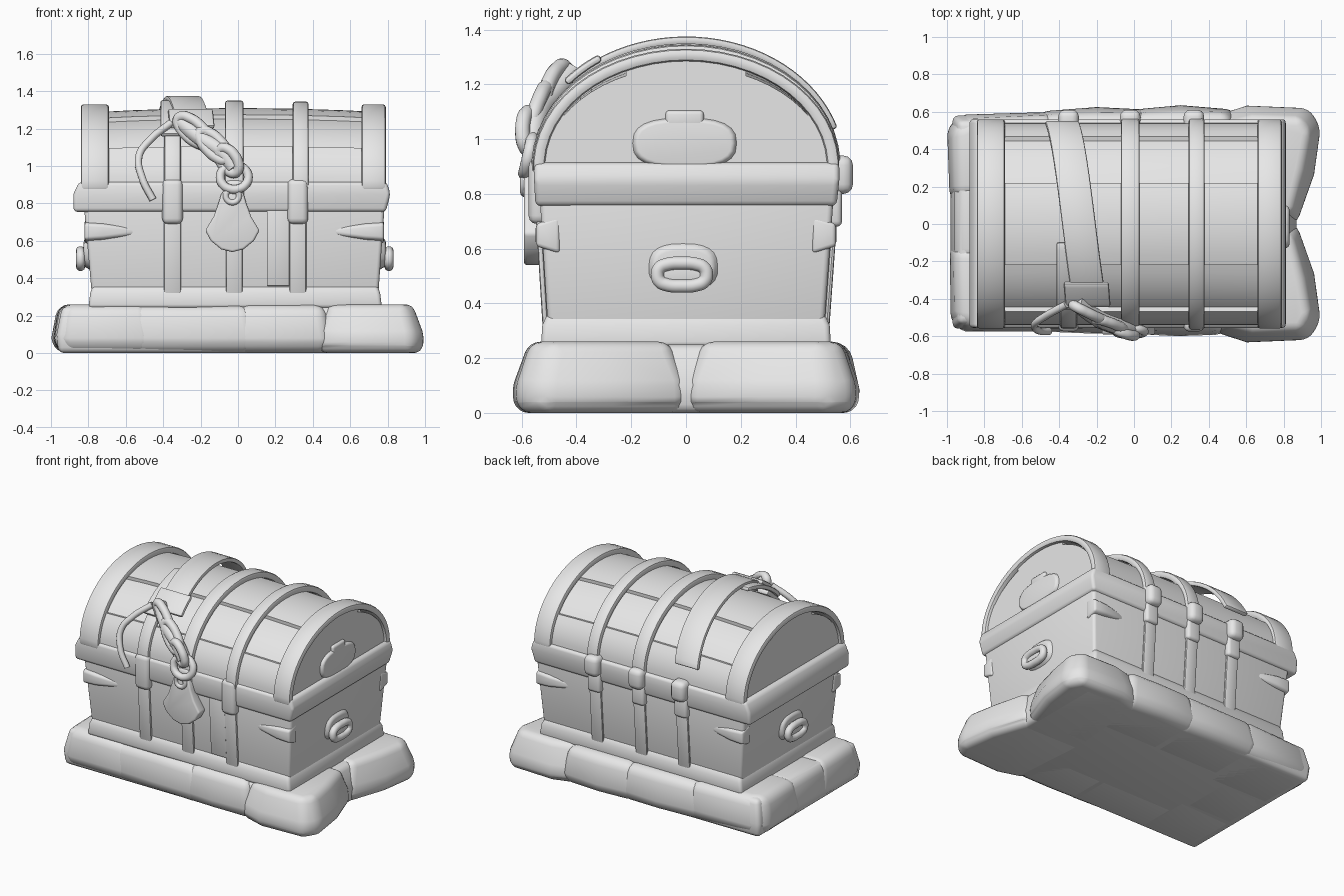
import bpy, bmesh
from math import sin, cos, pi, radians
from mathutils import Vector

cube = bpy.data.objects.get("Cube")
if cube:
    bpy.data.objects.remove(cube)

grey = bpy.data.materials.new("light_grey")
grey.use_nodes = True
grey.diffuse_color = (0.8, 0.8, 0.8, 1)
grey.node_tree.nodes["Principled BSDF"].inputs["Base Color"].default_value = (0.8, 0.8, 0.8, 1)


def finish(obj, bevel=0.0, segments=3, angle=35):
    """Bevel, bake to a mesh and shade."""
    obj.data.materials.append(grey)
    if bevel:
        mod = obj.modifiers.new("Bevel", 'BEVEL')
        mod.width, mod.segments = bevel, segments
        mod.limit_method = 'ANGLE'
        mod.angle_limit = radians(30)
    bpy.ops.object.select_all(action='DESELECT')
    obj.select_set(True)
    bpy.context.view_layer.objects.active = obj
    bpy.ops.object.convert(target='MESH')
    bpy.ops.object.shade_smooth_by_angle(angle=radians(angle))


def loft(name, rings, bevel=0.0, segments=3, angle=35):
    """Skin a list of equal-length point rings and cap both ends."""
    bm = bmesh.new()
    rows = [[bm.verts.new(p) for p in ring] for ring in rings]
    n = len(rows[0])
    for a, b in zip(rows, rows[1:]):
        for i in range(n):
            j = (i + 1) % n
            bm.faces.new((a[i], a[j], b[j], b[i]))
    bm.faces.new(rows[0])
    bm.faces.new(rows[-1])
    bmesh.ops.recalc_face_normals(bm, faces=bm.faces)
    mesh = bpy.data.meshes.new(name)
    bm.to_mesh(mesh)
    bm.free()
    obj = bpy.data.objects.new(name, mesh)
    bpy.context.collection.objects.link(obj)
    finish(obj, bevel, segments, angle)


def rect(x0, x1, y0, y1, z):
    return [(x0, y0, z), (x1, y0, z), (x1, y1, z), (x0, y1, z)]


def box(name, x0, x1, y0, y1, z0, z1, bevel=0.015):
    loft(name, [rect(x0, x1, y0, y1, z0), rect(x0, x1, y0, y1, z1)], bevel)


def ribbon(name, path, width, thick, bevel=0.015):
    """Flat strap, wide along x, with its inner face on the path."""
    pts, side = [Vector(p) for p in path], Vector((1, 0, 0))
    rings = []
    for i, p in enumerate(pts):
        tangent = pts[min(i + 1, len(pts) - 1)] - pts[max(i - 1, 0)]
        out = side.cross(tangent).normalized() * thick
        half = side * width / 2
        rings.append([p - half, p + half, p + half + out, p - half + out])
    loft(name, rings, bevel, 2)


def tube(name, path, radius, cyclic=False):
    curve = bpy.data.curves.new(name, 'CURVE')
    curve.dimensions = '3D'
    curve.bevel_depth, curve.bevel_resolution = radius, 3
    curve.use_fill_caps = True
    spline = curve.splines.new('BEZIER')
    spline.bezier_points.add(len(path) - 1)
    spline.use_cyclic_u = cyclic
    for bp, p in zip(spline.bezier_points, path):
        bp.co = p
        bp.handle_left_type = bp.handle_right_type = 'AUTO'
    obj = bpy.data.objects.new(name, curve)
    bpy.context.collection.objects.link(obj)
    finish(obj, angle=60)


def arch(deg, ry, rz, x=0.0):
    a = radians(deg)
    return (x, -ry * cos(a), 0.9 + rz * sin(a))


def arch_path(x0, x1, ry, rz, start=-4, end=184, steps=28):
    return [arch(start + (end - start) * i / steps, ry, rz, x0 + (x1 - x0) * i / steps)
            for i in range(steps + 1)]


# Stone base: a core slab ringed by overlapping rounded stones
def stone(name, corners, height=0.26, inset_top=0.04, round_off=0.06):
    c = sum((Vector(p) for p in corners), Vector((0, 0))) / len(corners)

    def ring(z, inset):
        out = []
        for p in corners:
            q = Vector(p) - (Vector(p) - c).normalized() * inset
            out.append((q.x, q.y, z))
        return out
    loft(name, [ring(0, 0.025), ring(0.08, 0), ring(height, inset_top)], round_off, 4, 60)


loft("base_core", [rect(-0.96, 0.86, -0.55, 0.57, 0), rect(-0.97, 0.87, -0.56, 0.58, 0.1),
                   rect(-0.94, 0.82, -0.53, 0.55, 0.25)], 0.03)
for name, s in (("left_back", 1), ("left_front", -1)):
    stone("base_lobe_" + name, [(0.38, s * -0.01), (0.87, s * -0.01), (0.97, s * 0.26),
                                (1.005, s * 0.52), (0.94, s * 0.625), (0.6, s * 0.64),
                                (0.42, s * 0.58)], 0.26, 0.075)
stone("base_stone_front_middle", [(-0.03, -0.585), (0.22, -0.6), (0.5, -0.59), (0.5, -0.2), (-0.03, -0.2)])
stone("base_stone_front_long", [(-0.6, -0.57), (-0.25, -0.585), (0.1, -0.59), (0.1, -0.2), (-0.6, -0.2)], 0.255)
stone("base_stone_front_corner", [(-0.98, -0.54), (-0.9, -0.575), (-0.45, -0.575), (-0.45, -0.08), (-0.985, -0.1)])
stone("base_stone_end", [(-0.98, -0.22), (-0.5, -0.22), (-0.5, 0.25), (-0.98, 0.25)], 0.255)
stone("base_stone_back_corner", [(-0.985, 0.12), (-0.4, 0.12), (-0.4, 0.6), (-0.9, 0.585), (-1.0, 0.53)])
stone("base_stone_back_long", [(-0.52, 0.2), (0.1, 0.2), (0.1, 0.61), (-0.2, 0.625), (-0.52, 0.6)], 0.255)
stone("base_stone_back_middle", [(-0.02, 0.2), (0.55, 0.2), (0.55, 0.61), (0.25, 0.635), (-0.02, 0.61)])

# Chest body with foot moulding and lid rim
loft("chest_body", [rect(-0.775, 0.745, -0.5, 0.5, 0.24),
                    rect(-0.825, 0.785, -0.535, 0.54, 0.8)], 0.02)
loft("foot_moulding", [rect(-0.80, 0.77, -0.53, 0.53, 0.24),
                       rect(-0.79, 0.76, -0.525, 0.525, 0.32),
                       rect(-0.775, 0.745, -0.505, 0.505, 0.365)], 0.02)
loft("lid_rim", [rect(-0.88, 0.79, -0.55, 0.55, 0.755),
                 rect(-0.88, 0.815, -0.555, 0.56, 0.85),
                 rect(-0.85, 0.795, -0.555, 0.56, 0.915)], 0.02)


# Lid planks with sunken panels on both slopes
def lid_ring(x):
    rise = 0.385 + 0.025 * (1 - (x / 0.82) ** 2)
    ring = [(d, 0) for d in range(0, 31, 6)] + [(31, 1)] + \
           [(d, 1) for d in range(36, 66, 6)] + [(65, 1), (66, 0)] + \
           [(d, 0) for d in range(72, 91, 6)]
    ring += [(180 - d, s) for d, s in reversed(ring[:-1])]
    return [arch(d, 0.54 - 0.022 * s, rise - 0.022 * s, x) for d, s in ring]


loft("lid_planks", [lid_ring(x) for x in (-0.82, -0.55, -0.3, 0, 0.3, 0.55, 0.77)], angle=25)

# Arched bands over the lid, the outer two framing the end panels
for name, x, width, ry, rz in (("lid_end_band_right", -0.765, 0.15, 0.515, 0.385),
                               ("lid_end_band_left", 0.725, 0.13, 0.515, 0.385),
                               ("lid_band_middle", -0.02, 0.10, 0.52, 0.405),
                               ("lid_band_left", 0.335, 0.085, 0.52, 0.40)):
    ribbon(name, arch_path(x, x, ry, rz), width, 0.045)
ribbon("lid_band_right_front", arch_path(-0.35, -0.35, 0.52, 0.395, -4, 50, 10), 0.09, 0.04)

# Straps down the body, with clasps across the rim
for i, x in enumerate((-0.35, -0.02, 0.32)):
    ribbon(f"front_strap_{i}", [(x, -0.503, 0.3), (x, -0.534, 0.8)], 0.09, 0.02, 0.01)
    ribbon(f"back_strap_{i}", [(x, 0.539, 0.8), (x, 0.503, 0.3)], 0.09, 0.02, 0.01)
    box(f"front_clasp_{i}", x - 0.055, x + 0.055, -0.575, -0.5, 0.69, 0.93, 0.03)
    box(f"back_clasp_{i}", x - 0.055, x + 0.055, 0.5, 0.61, 0.8, 0.94, 0.035)
    box(f"back_hinge_{i}", x - 0.05, x + 0.05, 0.5, 0.57, 0.68, 0.82, 0.02)
ribbon("front_plank", [(0.215, -0.506, 0.36), (0.215, -0.531, 0.77)], 0.12, 0.014, 0.004)

# Corner brackets tapering along front and back
for sx, cx in ((-1, -0.82), (1, 0.78)):
    for sy in (-1, 1):
        def end(x, half, y):
            return [(x, sy * 0.46, 0.65 - half), (x, sy * y, 0.65 - half * 0.6),
                    (x, sy * y, 0.65 + half * 0.6), (x, sy * 0.46, 0.65 + half)]
        loft("corner_bracket", [end(cx, 0.07, 0.548), end(cx - sx * 0.1, 0.06, 0.55),
                                end(cx - sx * 0.27, 0.03, 0.524)], 0.015)


# Carry handles on the ends
def oval(x, y, z, ry, rz, steps=24, power=0.75):
    def soft(v):
        return (1 if v > 0 else -1) * abs(v) ** power
    return [(x, y + ry * soft(cos(2 * pi * i / steps)), z + rz * soft(sin(2 * pi * i / steps)))
            for i in range(steps)]


for name, x, s in (("right", -0.78, -1), ("left", 0.745, 1)):
    loft("handle_mount_" + name, [oval(x - s * 0.03, -0.01, 0.54, 0.16, 0.12),
                                  oval(x + s * 0.045, -0.01, 0.535, 0.11, 0.07)], 0.012)
    loft("handle_boss_" + name, [oval(x, -0.015, 0.505, 0.09, 0.05),
                                 oval(x + s * 0.065, -0.015, 0.505, 0.085, 0.04)], 0.012)
    tube("handle_grip_" + name, oval(x + s * 0.062, -0.015, 0.505, 0.09, 0.042, 12), 0.025, True)

# Plaque on the left end of the lid
loft("end_plaque", [oval(0.75, -0.005, 0.985, 0.2, 0.1),
                    oval(0.79, -0.005, 0.985, 0.18, 0.085)], 0.01)
box("end_plaque_crest", 0.75, 0.79, -0.075, 0.065, 1.04, 1.105, 0.015)

# Padlock: shield, shackle and keeper ring
half = [(0.0, 0.54), (0.06, 0.555), (0.115, 0.60), (0.145, 0.655), (0.10, 0.73), (0.075, 0.80),
        (0.06, 0.85), (0.035, 0.88), (0, 0.89)]
shield = half + [(-x, z) for x, z in reversed(half[1:-1])]
loft("padlock_shield", [[(x - 0.03, y, z) for x, z in shield] for y in (-0.52, -0.592)], 0.012)


def loop(name, centre, across, along, radius):
    c, a, b = Vector(centre), Vector(across), Vector(along)
    tube(name, [c + a * cos(i * pi / 5) + b * sin(i * pi / 5) for i in range(10)], radius, True)


loop("padlock_eye", (-0.03, -0.59, 0.84), (0.035, 0, 0), (0, 0, 0.035), 0.016)
loop("shackle", (-0.02, -0.575, 0.94), (0.075, 0, 0), (0, 0.015, 0.065), 0.024)

# Twisted cloth cord from the buckle to the shackle
for i, (c, a, b) in enumerate((((-0.05, -0.575, 1.03), (0.03, -0.02, 0.03), (0.045, -0.01, -0.06)),
                               ((-0.13, -0.54, 1.11), (0.035, 0.0, 0.025), (0.07, -0.03, -0.075)),
                               ((-0.24, -0.475, 1.19), (0.035, -0.02, 0.03), (0.075, -0.035, -0.07)))):
    loop(f"cord_fold_{i}", c, a, b, 0.028)
tube("cord_core", [(-0.31, -0.42, 1.24), (-0.2, -0.5, 1.15), (-0.08, -0.55, 1.07),
                   (-0.02, -0.565, 0.99)], 0.045)

# Leather strap slung over the lid, its buckle and hanging tail
ribbon("sling_strap", arch_path(-0.235, -0.385, 0.55, 0.445, 42, 163), 0.18, 0.03, 0.01)
ribbon("sling_buckle", arch_path(-0.245, -0.255, 0.56, 0.46, 40, 57, 6), 0.24, 0.028, 0.012)
ribbon("sling_fold", arch_path(-0.36, -0.36, 0.545, 0.43, 36, 80, 10), 0.11, 0.03, 0.012)
tube("sling_tail", [(-0.36, -0.43, 1.23), (-0.47, -0.49, 1.14), (-0.53, -0.535, 1.05),
                    (-0.51, -0.57, 0.93), (-0.455, -0.575, 0.82)], 0.02)
